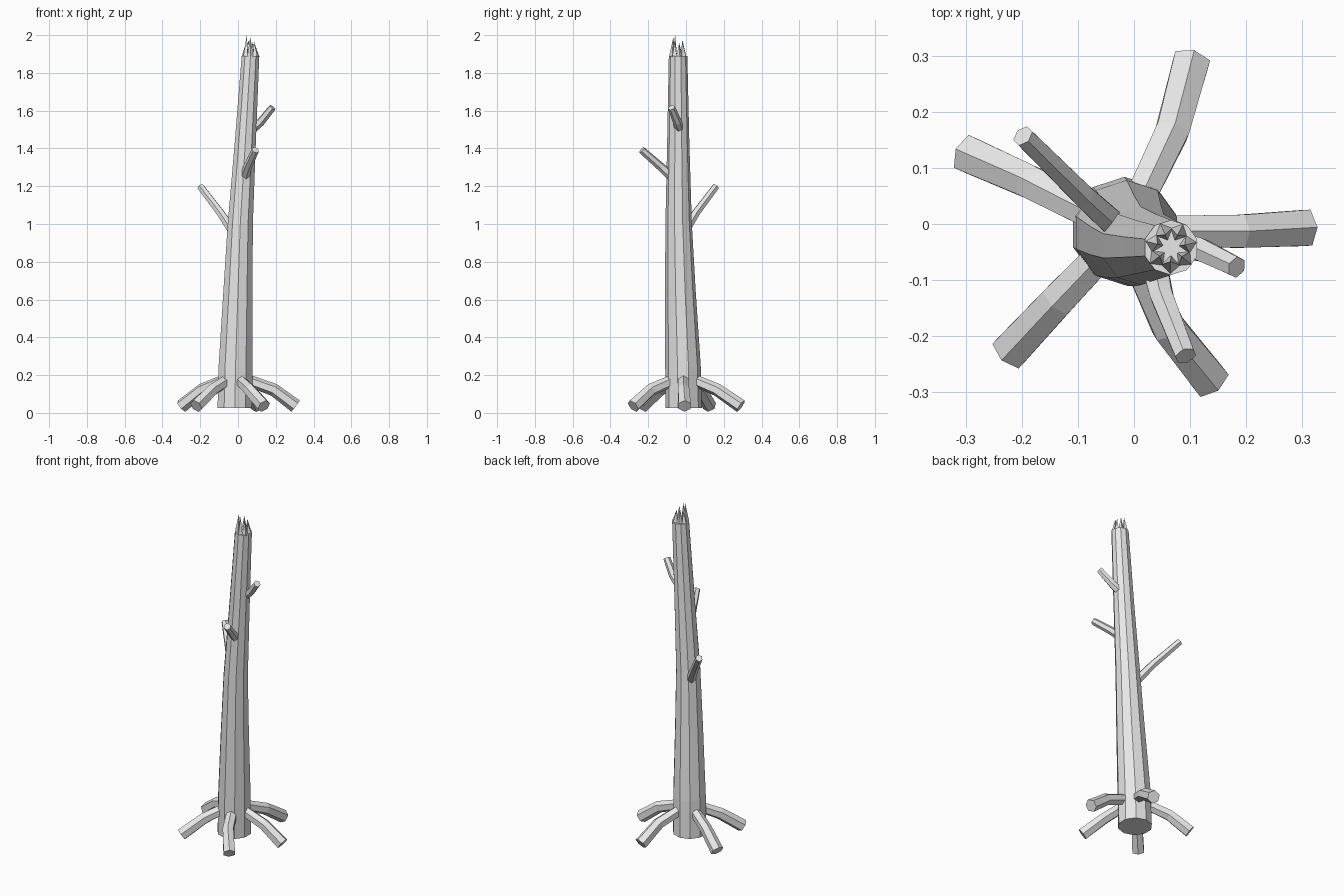
import bpy, bmesh, math
from mathutils import Vector

if "Cube" in bpy.data.objects:
    bpy.data.objects.remove(bpy.data.objects["Cube"])

bark = bpy.data.materials.new("bark grey")
bark.diffuse_color = (0.8, 0.8, 0.8, 1)
bark.use_nodes = True
bark.node_tree.nodes["Principled BSDF"].inputs["Base Color"].default_value = bark.diffuse_color


def finish(name, bm):
    bmesh.ops.recalc_face_normals(bm, faces=bm.faces)
    mesh = bpy.data.meshes.new(name)
    bm.to_mesh(mesh)
    bm.free()
    mesh.materials.append(bark)
    obj = bpy.data.objects.new(name, mesh)
    bpy.context.collection.objects.link(obj)
    return obj


def tube(name, path, radii, sides, level=False, phase=0.0):
    """Capped low-poly tube; level=True keeps every ring horizontal."""
    bm = bmesh.new()
    pts = [Vector(p) for p in path]
    rings = []
    for i, p in enumerate(pts):
        if level:
            u, v = Vector((1, 0, 0)), Vector((0, 1, 0))
        else:
            a = pts[max(i - 1, 0)]
            b = pts[min(i + 1, len(pts) - 1)]
            d = (b - a).normalized()
            u = d.cross(Vector((0, 0, 1))).normalized()
            v = u.cross(d)
        rings.append([bm.verts.new(p + radii[i] * (
            u * math.cos(phase + math.tau * k / sides) +
            v * math.sin(phase + math.tau * k / sides))) for k in range(sides)])
    for r0, r1 in zip(rings, rings[1:]):
        for k in range(sides):
            j = (k + 1) % sides
            bm.faces.new((r0[k], r0[j], r1[j], r1[k]))
    bm.faces.new(rings[0])
    bm.faces.new(rings[-1])
    return finish(name, bm)


# Leaning, tapering trunk
tube("trunk",
     [(-0.017, -0.012, 0.025), (-0.013, -0.016, 0.25), (0.0, -0.03, 0.65),
      (0.012, -0.039, 1.0), (0.038, -0.041, 1.42), (0.066, -0.042, 1.89)],
     [0.096, 0.094, 0.081, 0.07, 0.059, 0.049], 10, True, math.radians(18))

# Roots: middle and end positions seen from above
roots = [((0.19, -0.013), (0.305, -0.007)),
         ((0.068, 0.165), (0.102, 0.29)),
         ((-0.19, 0.077), (-0.298, 0.125)),
         ((-0.135, -0.135), (-0.222, -0.228)),
         ((0.062, -0.185), (0.137, -0.28))]
for i, (m, e) in enumerate(roots):
    s = (-0.017 + (m[0] + 0.017) * 0.3, -0.012 + (m[1] + 0.012) * 0.3, 0.175)
    tube(f"root_{i + 1}", [s, (*m, 0.122), (*e, 0.036)],
         [0.031, 0.034, 0.037], 6, False, math.radians(30))

# Broken branch stubs
branches = [
    [(0.07, -0.035, 1.50), (0.12, -0.046, 1.54), (0.183, -0.077, 1.617)],
    [(0.038, -0.08, 1.255), (0.05, -0.13, 1.30), (0.092, -0.235, 1.392)],
    [(-0.03, -0.005, 0.965), (-0.09, 0.05, 1.055), (-0.198, 0.157, 1.197)]]
for i, path in enumerate(branches):
    tube(f"branch_{i + 1}", path, [0.026, 0.023, 0.02], 6, False, math.radians(30))

# Splintered top: a ring of thin pyramids
heights = [0.06, 0.075, 0.085, 0.07, 0.11, 0.1, 0.08]
bm = bmesh.new()
for i, h in enumerate(heights):
    a = math.tau * i / 7 + 0.2
    c = Vector((0.066 + 0.031 * math.cos(a), -0.042 + 0.031 * math.sin(a), 1.885))
    base = [bm.verts.new(c + Vector((0.017 * math.cos(a + k * math.pi / 2),
                                     0.017 * math.sin(a + k * math.pi / 2), 0)))
            for k in range(4)]
    tip = bm.verts.new(c + Vector((-0.006 * math.cos(a), -0.006 * math.sin(a), h + 0.005)))
    bm.faces.new(base)
    for k in range(4):
        bm.faces.new((base[k], base[(k + 1) % 4], tip))
finish("splinters", bm)
